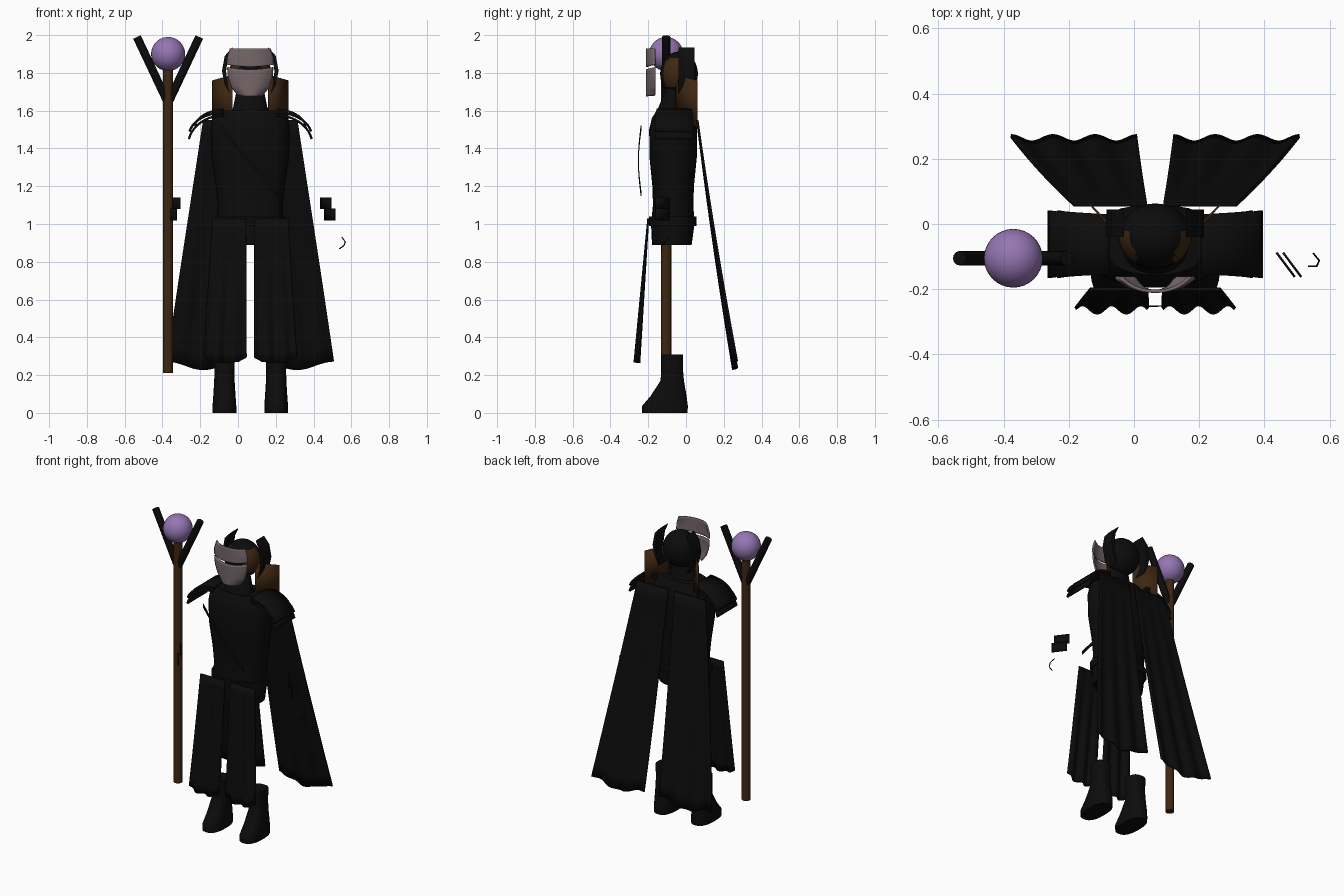
import bpy, bmesh, math
from mathutils import Vector

if "Cube" in bpy.data.objects:
    bpy.data.objects.remove(bpy.data.objects["Cube"])

CX = 0.065      # centre line of the figure
SIDES = ((1, "left"), (-1, "right"))


def material(name, rgb):
    m = bpy.data.materials.new(name)
    m.use_nodes = True
    m.diffuse_color = (*rgb, 1)
    m.node_tree.nodes["Principled BSDF"].inputs["Base Color"].default_value = (*rgb, 1)
    return m


BLACK = material("black cloth", (0.0035, 0.0035, 0.0035))
BROWN = material("dark brown", (0.05, 0.02, 0.006))
VIOLET = material("violet glass", (0.30, 0.18, 0.45))
MASK = material("grey rose mask", (0.18, 0.135, 0.145))


def finish(name, bm, mat, angle=40, thick=0):
    bmesh.ops.recalc_face_normals(bm, faces=bm.faces)
    mesh = bpy.data.meshes.new(name)
    bm.to_mesh(mesh)
    bm.free()
    ob = bpy.data.objects.new(name, mesh)
    bpy.context.collection.objects.link(ob)
    mesh.materials.append(mat)
    if thick:
        mod = ob.modifiers.new("thickness", "SOLIDIFY")
        mod.thickness, mod.offset = thick, 0
    bpy.ops.object.select_all(action="DESELECT")
    ob.select_set(True)
    bpy.context.view_layer.objects.active = ob
    bpy.ops.object.shade_smooth_by_angle(angle=math.radians(angle))
    return ob


def loft(name, rings, mat, n=28, power=1.0):
    """Stack of ellipses (x, y, z, rx, ry); power below 1 squares them."""
    bm = bmesh.new()
    soft = lambda v: math.copysign(abs(v) ** power, v)
    loops = []
    for x, y, z, rx, ry in rings:
        a = [2 * math.pi * i / n for i in range(n)]
        loops.append([bm.verts.new((x + rx * soft(math.cos(t)), y + ry * soft(math.sin(t)), z)) for t in a])
    for lo, hi in zip(loops, loops[1:]):
        for i in range(n):
            bm.faces.new((lo[i], lo[(i + 1) % n], hi[(i + 1) % n], hi[i]))
    bm.faces.new(loops[0])
    bm.faces.new(loops[-1])
    return finish(name, bm, mat)


def sheet(name, point, nu, nv, mat, thick):
    """Grid surface from point(u, v) with a little thickness."""
    bm = bmesh.new()
    g = [[bm.verts.new(point(i / nu, j / nv)) for i in range(nu + 1)] for j in range(nv + 1)]
    for a, b in zip(g, g[1:]):
        for i in range(nu):
            bm.faces.new((a[i], a[i + 1], b[i + 1], b[i]))
    return finish(name, bm, mat, thick=thick)


def rod(name, a, b, r, mat, n=16):
    a, b = Vector(a), Vector(b)
    bm = bmesh.new()
    bmesh.ops.create_cone(bm, cap_ends=True, segments=n, radius1=r, radius2=r, depth=(b - a).length)
    bm.transform((b - a).to_track_quat("Z", "Y").to_matrix().to_4x4())
    bmesh.ops.translate(bm, verts=bm.verts, vec=(a + b) / 2)
    return finish(name, bm, mat)


def ball(name, centre, radii, mat):
    bm = bmesh.new()
    bmesh.ops.create_uvsphere(bm, u_segments=32, v_segments=20, radius=1)
    bmesh.ops.scale(bm, verts=bm.verts, vec=radii)
    bmesh.ops.translate(bm, verts=bm.verts, vec=centre)
    return finish(name, bm, mat)


def lerp(pts, t):
    """Point along an evenly spaced list of tuples."""
    k = min(int(t * (len(pts) - 1)), len(pts) - 2)
    f = t * (len(pts) - 1) - k
    return [p + (q - p) * f for p, q in zip(pts[k], pts[k + 1])]


# Staff with forked head and orb
SX, SY = -0.37, -0.105
rod("staff_shaft", (SX, SY, 0.21), (SX, SY, 1.84), 0.027, BROWN)
for s, side in SIDES:
    rod("staff_prong_" + side, (SX, SY, 1.64), (SX + s * 0.165, SY, 1.99), 0.022, BLACK)
ball("staff_orb", (SX, SY, 1.9), (0.09, 0.09, 0.09), VIOLET)

# Torso, belt and neck
loft("torso", [(CX, -0.075, 0.89, 0.165, 0.105), (CX, -0.07, 1.0, 0.175, 0.115),
               (CX, -0.068, 1.1, 0.172, 0.107), (CX, -0.068, 1.2, 0.183, 0.11),
               (CX, -0.068, 1.35, 0.205, 0.125), (CX, -0.068, 1.5, 0.21, 0.127),
               (CX, -0.066, 1.56, 0.2, 0.115), (CX, -0.066, 1.6, 0.15, 0.09)], BLACK, power=0.85)
loft("belt", [(CX, -0.07, z, 0.186, 0.125) for z in (0.99, 1.04)], BLACK, power=0.85)
loft("neck", [(CX, -0.08, 1.58, 0.105, 0.08), (CX, -0.08, 1.62, 0.09, 0.065),
              (CX, -0.07, 1.72, 0.07, 0.035)], BLACK)

# Head covered by a hood, skin showing at the temples
head = ball("head", (CX, -0.037, 1.795), (0.112, 0.1, 0.118), BLACK)
head.data.materials.append(BROWN)
for f in head.data.polygons:
    c = f.center
    if abs(c.x - CX) > 0.06 and -0.12 < c.y < -0.025 and 1.72 < c.z < 1.88:
        f.material_index = 1


# Mask: brow plate and face plate with an eye slit between
def mask_plate(name, rows):
    def point(u, v):
        half, z, droop = lerp(rows, v)
        t = 2 * u - 1
        return (CX + half * t, -0.206 + 0.042 * abs(t) ** 2.5, z + droop * t * t)
    sheet(name, point, 20, 12, MASK, 0.01)


mask_plate("mask_brow", [(0.122, 1.832, 0.012), (0.12, 1.88, 0), (0.105, 1.928, 0)])
mask_plate("mask_face", [(0.062, 1.676, 0.005), (0.098, 1.72, 0.005), (0.115, 1.77, 0.005),
                         (0.12, 1.818, 0.012)])

OUTER = [(0.095, 1.935), (0.135, 1.89), (0.15, 1.81), (0.135, 1.74), (0.105, 1.68)]
INNER = [(0.095, 1.93), (0.118, 1.88), (0.128, 1.81), (0.12, 1.74), (0.104, 1.685)]
CAPE = [(0.025, 0.25), (0.035, 0.315), (0.045, 0.38), (0.055, 0.443)]

for s, side in SIDES:
    # Curved horn beside the head
    bm = bmesh.new()
    ring = [bm.verts.new((CX + s * x, -0.04, z)) for x, z in OUTER + INNER[::-1]]
    face = bm.faces.new(ring)
    out = bmesh.ops.extrude_face_region(bm, geom=[face])["geom"]
    moved = [v for v in out if isinstance(v, bmesh.types.BMVert)]
    bmesh.ops.translate(bm, verts=moved, vec=(0, 0.085, 0))
    finish("head_horn_" + side, bm, BLACK)

    # Standing collar board, set diagonally behind the neck
    def board(u, v, s=s):
        low, high = 1.6 - 0.09 * u, 1.79 - 0.03 * u
        return (CX + s * (0.095 + 0.105 * u), -0.05 + 0.11 * u, low + (high - low) * v)
    sheet("collar_board_" + side, board, 1, 1, BROWN, 0.006)

    # Layered shoulder plates
    for i, (reach, tip, top) in enumerate([(0.325, 1.45, 1.575), (0.322, 1.49, 1.59), (0.295, 1.52, 1.605)]):
        def plate(u, v, s=s, reach=reach, tip=tip, top=top):
            a = u * math.pi / 2.3
            k = math.sin(a) / math.sin(math.pi / 2.3)
            drop = (1 - math.cos(a)) / (1 - math.cos(math.pi / 2.3))
            width = 0.092 + 0.011 * u
            return (CX + s * (0.14 + (reach - 0.14) * k), -0.062 + width * (2 * v - 1), top + (tip - top) * drop)
        sheet(f"shoulder_plate_{side}_{i + 1}", plate, 10, 2, BLACK, 0.012)

    # Back cape panel with rippled hem
    def cape(u, v, s=s):
        inner, outer = lerp(CAPE, v)
        wave = math.cos(u * 6 * math.pi)
        z = 1.55 - v * (1.3 - 0.022 * math.cos(2 * math.pi * u))
        return (CX + s * (inner + (outer - inner) * u), 0.06 + 0.17 * v + 0.03 * v * v + 0.01 * v * wave, z)
    sheet("cape_panel_" + side, cape, 36, 16, BLACK, 0.012)

    # Front skirt panel
    def skirt(u, v, s=s):
        inner, outer = 0.022, 0.2 + 0.045 * v
        wave = math.sin(u * 5 * math.pi)
        bottom = 0.265 + 0.03 * abs(2 * u - 1) ** 3
        return (CX + s * (inner + (outer - inner) * u), -0.2 - 0.06 * v + 0.013 * v * wave,
                1.03 + (bottom - 1.03) * v)
    sheet("skirt_panel_" + side, skirt, 30, 14, BLACK, 0.01)

    # Boot with a sloping foot
    bx = CX + s * 0.137
    loft("boot_" + side, [(bx, -0.112, 0, 0.063, 0.12), (bx, -0.112, 0.035, 0.063, 0.122),
                          (bx, -0.092, 0.09, 0.059, 0.095), (bx, -0.073, 0.17, 0.054, 0.062),
                          (bx, -0.073, 0.22, 0.053, 0.058), (bx, -0.073, 0.31, 0.056, 0.058)],
         BLACK, power=0.8)

    # Pair of small loose plates beside each hip
    for i, (dx, z) in enumerate([(0, 1.11), (0.02 * s, 1.05)]):
        px = CX + s * 0.4 + dx
        def chip(u, v, px=px, z=z):
            return (px + 0.056 * (u - 0.5), -0.125 - 0.075 * (u - 0.5), z + 0.062 * (v - 0.5))
        sheet(f"hip_plate_{side}_{i + 1}", chip, 1, 1, BLACK, 0.007)


# Narrow diagonal strap in front of the chest
def strap(u, v):
    return (-0.09 + 0.3 * u, -0.238 - 0.014 * math.sin(math.pi * u), 1.51 - 0.35 * u + 0.025 * (v - 0.5))


sheet("chest_strap", strap, 12, 1, BLACK, 0.004)

# Small loose hook on the left
HOOK = [(0.55, -0.09, 0.93), (0.568, -0.112, 0.905), (0.56, -0.13, 0.885), (0.535, -0.13, 0.868)]
for i, (a, b) in enumerate(zip(HOOK, HOOK[1:])):
    rod(f"hook_part_{i + 1}", a, b, 0.003, BLACK, 6)
